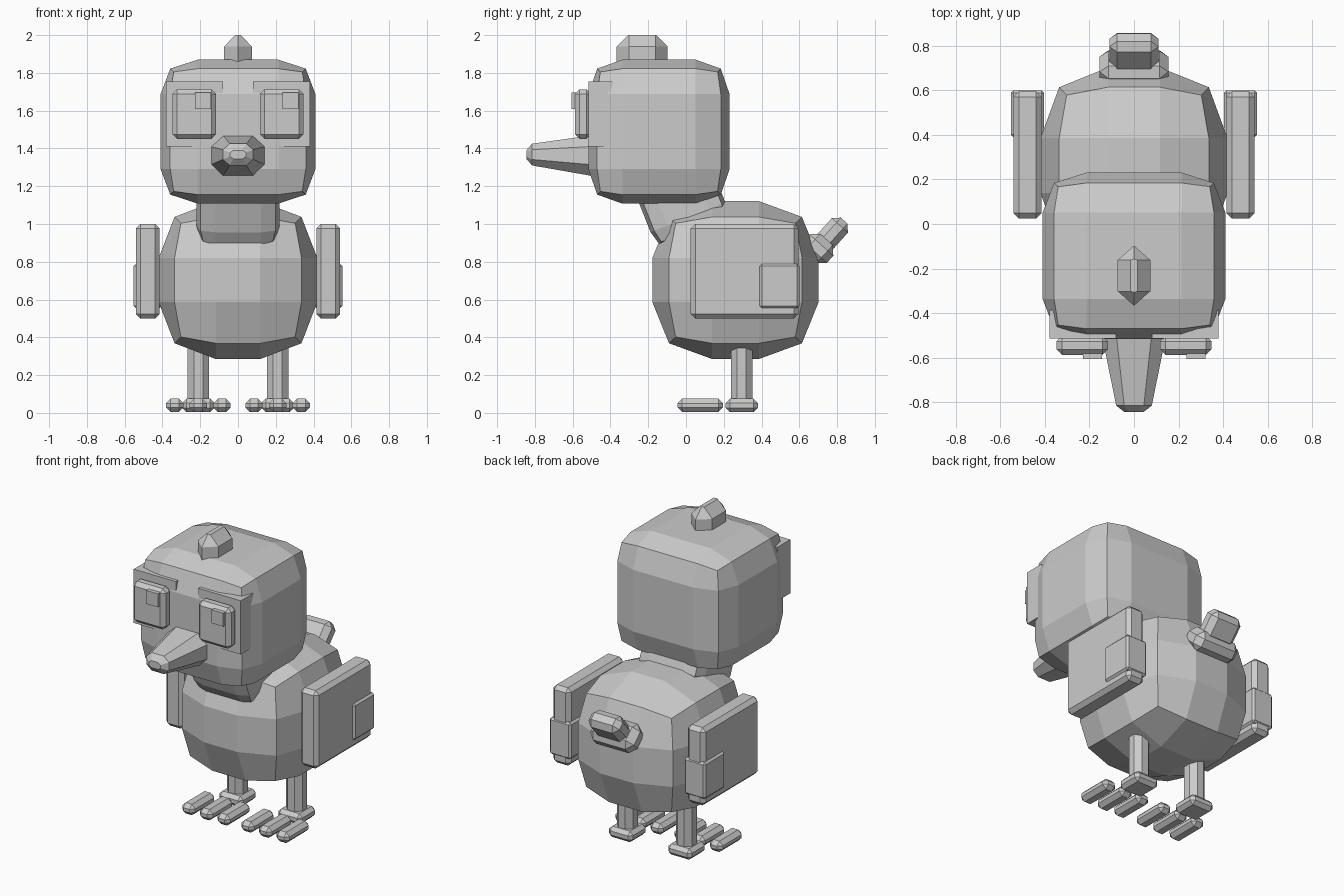
import bpy, bmesh, math
from mathutils import Matrix, Vector

if "Cube" in bpy.data.objects:
    bpy.data.objects.remove(bpy.data.objects["Cube"], do_unlink=True)

grey = bpy.data.materials.new("plain_grey")
grey.use_nodes = True
COLOUR = (0.6, 0.6, 0.6, 1)
grey.diffuse_color = COLOUR
grey.node_tree.nodes["Principled BSDF"].inputs["Base Color"].default_value = COLOUR


def finish(name, bm, centre=(0, 0, 0), tilt=0):
    """Turn a bmesh into a flat-shaded object."""
    bmesh.ops.recalc_face_normals(bm, faces=bm.faces)
    mesh = bpy.data.meshes.new(name)
    bm.to_mesh(mesh)
    bm.free()
    mesh.materials.append(grey)
    obj = bpy.data.objects.new(name, mesh)
    obj.location = centre
    obj.rotation_euler.x = tilt
    bpy.context.collection.objects.link(obj)
    return obj


def box(name, centre, size, bevel=0, tilt=0):
    """Box with chamfered edges."""
    bm = bmesh.new()
    bmesh.ops.create_cube(bm, size=1, matrix=Matrix.Diagonal((*size, 1)))
    if bevel:
        bmesh.ops.bevel(bm, geom=bm.edges[:], offset=bevel, segments=1,
                        affect='EDGES', clamp_overlap=True)
    return finish(name, bm, centre, tilt)


def puffed_block(name, centre, half, inner, edge, corner, tilt=0):
    """Cube cut three by three, with its edges and corners drawn inwards."""
    bm = bmesh.new()
    bmesh.ops.create_cube(bm, size=2)
    bmesh.ops.subdivide_edges(bm, edges=bm.edges[:], cuts=2, use_grid_fill=True)
    for v in bm.verts:
        outer = [abs(c) > 0.9 for c in v.co]
        reach = (1, edge, corner)[sum(outer) - 1]
        v.co = Vector([math.copysign(reach if o else inner, c) * h
                       for c, o, h in zip(v.co, outer, half)])
    return finish(name, bm, centre, tilt)


def loft(name, rings):
    """Skin a list of equal rings and cap both ends."""
    bm = bmesh.new()
    rows = [[bm.verts.new(p) for p in ring] for ring in rings]
    n = len(rows[0])
    for a, b in zip(rows, rows[1:]):
        for i in range(n):
            j = (i + 1) % n
            bm.faces.new((a[i], a[j], b[j], b[i]))
    bm.faces.new(rows[0])
    bm.faces.new(rows[-1])
    return finish(name, bm)


# Body, neck and head
puffed_block("body", (0, 0.262, 0.703), (0.42, 0.44, 0.418), 0.28, 0.8, 0.72)
puffed_block("neck", (0, -0.035, 1.15), (0.22, 0.213, 0.226), 0.55, 0.9, 0.84,
             math.radians(21.5))
puffed_block("head", (0, -0.143, 1.489), (0.41, 0.374, 0.381), 0.52, 0.875, 0.83)


# Crest: six-sided prism narrowing to a ridge
def crest_ring(x, y_tip, y_side, z):
    mid = -0.232
    return [(0, mid - y_tip, z), (x, mid - y_side, z), (x, mid + y_side, z),
            (0, mid + y_tip, z), (-x, mid + y_side, z), (-x, mid - y_side, z)]


loft("crest", [crest_ring(0.073, 0.135, 0.07, 1.8),
               crest_ring(0.073, 0.135, 0.07, 1.94),
               crest_ring(0.015, 0.075, 0.07, 2.0)])


# Beak: chamfered rings shrinking to a blunt tip
def beak_ring(y, w, low, high):
    mid, h = (low + high) / 2, (high - low) / 2
    corners = [(0.55, 1), (1, 0.45), (1, -0.45), (0.55, -1)]
    corners += [(-a, b) for a, b in reversed(corners)]
    return [(a * w, y, mid + b * h) for a, b in corners]


loft("beak", [beak_ring(-0.46, 0.152, 1.248, 1.475),
              beak_ring(-0.815, 0.08, 1.31, 1.425),
              beak_ring(-0.845, 0.042, 1.345, 1.39)])

# Tail: two tilted blocks
slope = math.radians(-42)
box("tail_base", (0, 0.7, 0.87), (0.31, 0.17, 0.13), 0.04, slope)
box("tail_tip", (0, 0.777, 0.951), (0.22, 0.115, 0.18), 0.034, slope)

for side, s in (("left", 1), ("right", -1)):
    # Face
    box(side + "_eye_backing", (s * 0.23, -0.45, 1.583), (0.3, 0.13, 0.345))
    box(side + "_eye", (s * 0.232, -0.545, 1.582), (0.23, 0.085, 0.262), 0.024)
    box(side + "_pupil", (s * 0.232 + 0.046, -0.59, 1.652), (0.084, 0.034, 0.086))
    # Wings
    box(side + "_wing", (s * 0.478, 0.31, 0.75), (0.126, 0.57, 0.5), 0.024)
    box(side + "_wing_patch", (s * 0.478, 0.495, 0.672), (0.15, 0.21, 0.235), 0.012)
    # Legs
    cx = s * 0.21
    octagon = [(math.cos(a) * 0.062, math.sin(a) * 0.062)
               for a in (math.pi / 8 + k * math.pi / 4 for k in range(8))]
    loft(side + "_leg", [[(cx + x, 0.295 + y, z) for x, y in octagon]
                         for z in (0.04, 0.42)])
    # Feet
    box(side + "_heel", (cx, 0.295, 0.04), (0.17, 0.17, 0.07), 0.022)
    for label, offset in (("inner", -0.125), ("middle", 0), ("outer", 0.125)):
        box(f"{side}_{label}_toe", (cx + s * offset, 0.075, 0.04),
            (0.092, 0.24, 0.07), 0.024)
